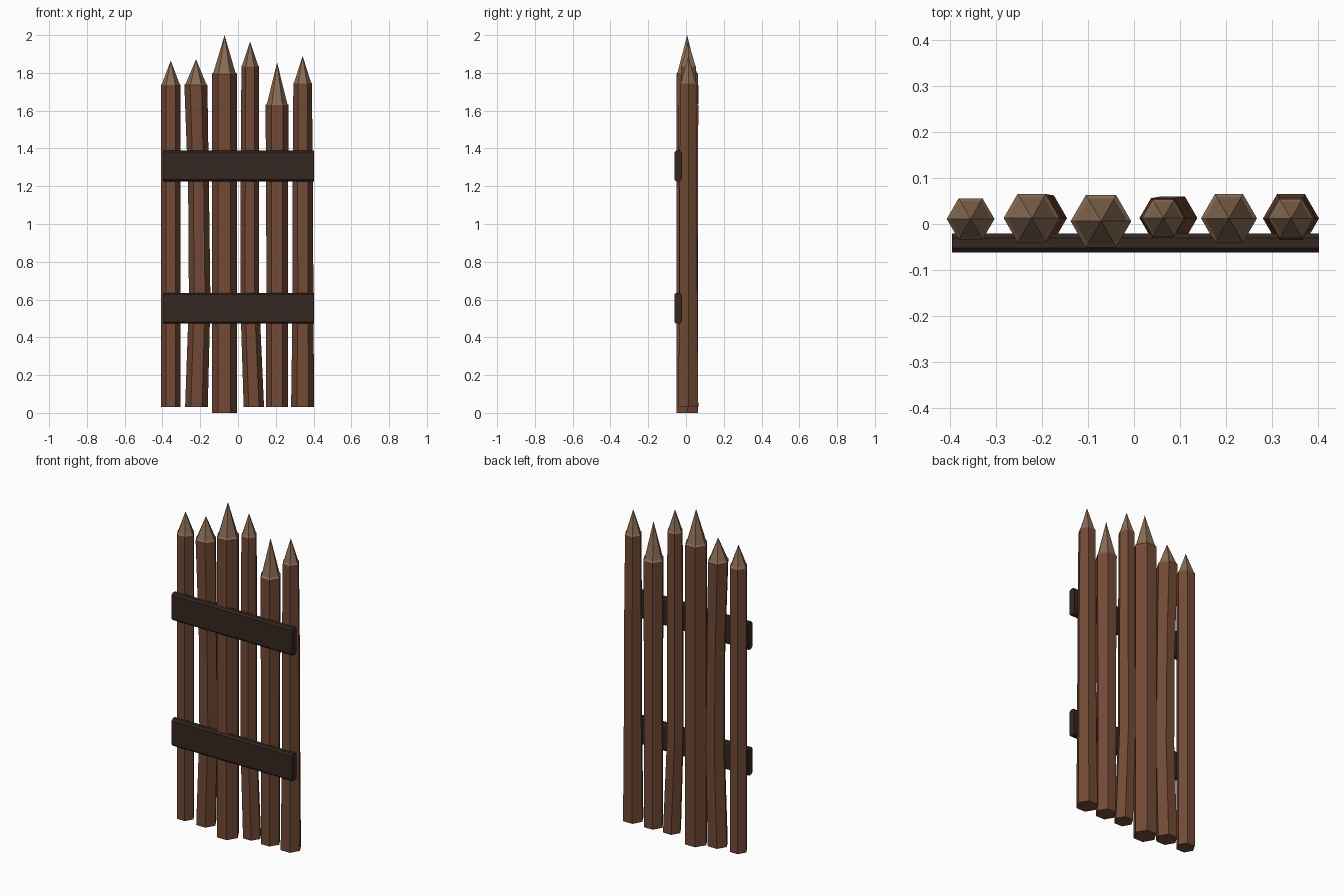
import bpy, bmesh
from math import cos, sin, pi

if "Cube" in bpy.data.objects:
    bpy.data.objects.remove(bpy.data.objects["Cube"])


def material(name, rgb):
    m = bpy.data.materials.new(name)
    m.diffuse_color = (*rgb, 1)
    m.use_nodes = True
    m.node_tree.nodes["Principled BSDF"].inputs["Base Color"].default_value = m.diffuse_color
    return m


BARK = material("bark", (0.17, 0.068, 0.036))
CUT_WOOD = material("cut_wood", (0.25, 0.15, 0.09))
DARK_WOOD = material("dark_wood", (0.036, 0.02, 0.015))


def finish(bm, name, mats):
    bmesh.ops.recalc_face_normals(bm, faces=bm.faces)
    me = bpy.data.meshes.new(name)
    bm.to_mesh(me)
    bm.free()
    for m in mats:
        me.materials.append(m)
    bpy.context.collection.objects.link(bpy.data.objects.new(name, me))


def stake(name, y, rings, tip_x, tip_z):
    """Six-sided post lofted through (z, x, radius) rings, with a sharpened tip."""
    bm = bmesh.new()
    z, x, r = rings[-1]
    # small chamfer where the sharpened tip starts
    all_rings = rings + [(z + 0.01, x, r * 0.87)]
    loops = [[bm.verts.new((cx + cr * cos(i * pi / 3), y + cr * sin(i * pi / 3), cz))
              for i in range(6)] for cz, cx, cr in all_rings]
    bm.faces.new(loops[0])
    for k, (a, b) in enumerate(zip(loops, loops[1:])):
        for i in range(6):
            j = (i + 1) % 6
            f = bm.faces.new((a[i], a[j], b[j], b[i]))
            f.material_index = int(k == len(rings) - 1)
    tip = bm.verts.new((tip_x, y, tip_z))
    for i in range(6):
        f = bm.faces.new((loops[-1][i], loops[-1][(i + 1) % 6], tip))
        f.material_index = 1
    finish(bm, name, (BARK, CUT_WOOD))


def rail(name, z0, z1):
    """Plank with chamfered long edges, extruded along x."""
    y0, y1, c = -0.062, -0.021, 0.01
    profile = [(y0 + c, z0), (y1 - c, z0), (y1, z0 + c), (y1, z1 - c),
               (y1 - c, z1), (y0 + c, z1), (y0, z1 - c), (y0, z0 + c)]
    bm = bmesh.new()
    face = bm.faces.new([bm.verts.new((-0.397, y, z)) for y, z in profile])
    ext = bmesh.ops.extrude_face_region(bm, geom=[face], use_keep_orig=True)
    verts = [g for g in ext["geom"] if isinstance(g, bmesh.types.BMVert)]
    bmesh.ops.translate(bm, verts=verts, vec=(0.8, 0, 0))
    finish(bm, name, (DARK_WOOD,))


# Stakes, left to right
stake("stake_1", 0.011, [(0.03, -0.356, 0.052), (1.735, -0.356, 0.052)], -0.356, 1.865)
stake("stake_2", 0.013, [(0.03, -0.22, 0.06), (0.6, -0.203, 0.057),
                         (1.2, -0.209, 0.055), (1.735, -0.223, 0.061)], -0.222, 1.872)
stake("stake_3", 0.006, [(0.0, -0.072, 0.066), (1.795, -0.072, 0.066)], -0.071, 2.0)
stake("stake_4", 0.013, [(0.03, 0.084, 0.054), (0.6, 0.062, 0.05),
                         (1.2, 0.063, 0.049), (1.835, 0.064, 0.046)], 0.064, 1.965)
stake("stake_5", 0.0125, [(0.03, 0.207, 0.058), (0.85, 0.207, 0.057),
                          (1.63, 0.207, 0.061)], 0.207, 1.855)
stake("stake_6", 0.012, [(0.03, 0.342, 0.061), (0.6, 0.344, 0.055),
                         (1.2, 0.343, 0.054), (1.745, 0.342, 0.049)], 0.342, 1.89)

# Cross rails
rail("lower_rail", 0.472, 0.636)
rail("upper_rail", 1.226, 1.39)
